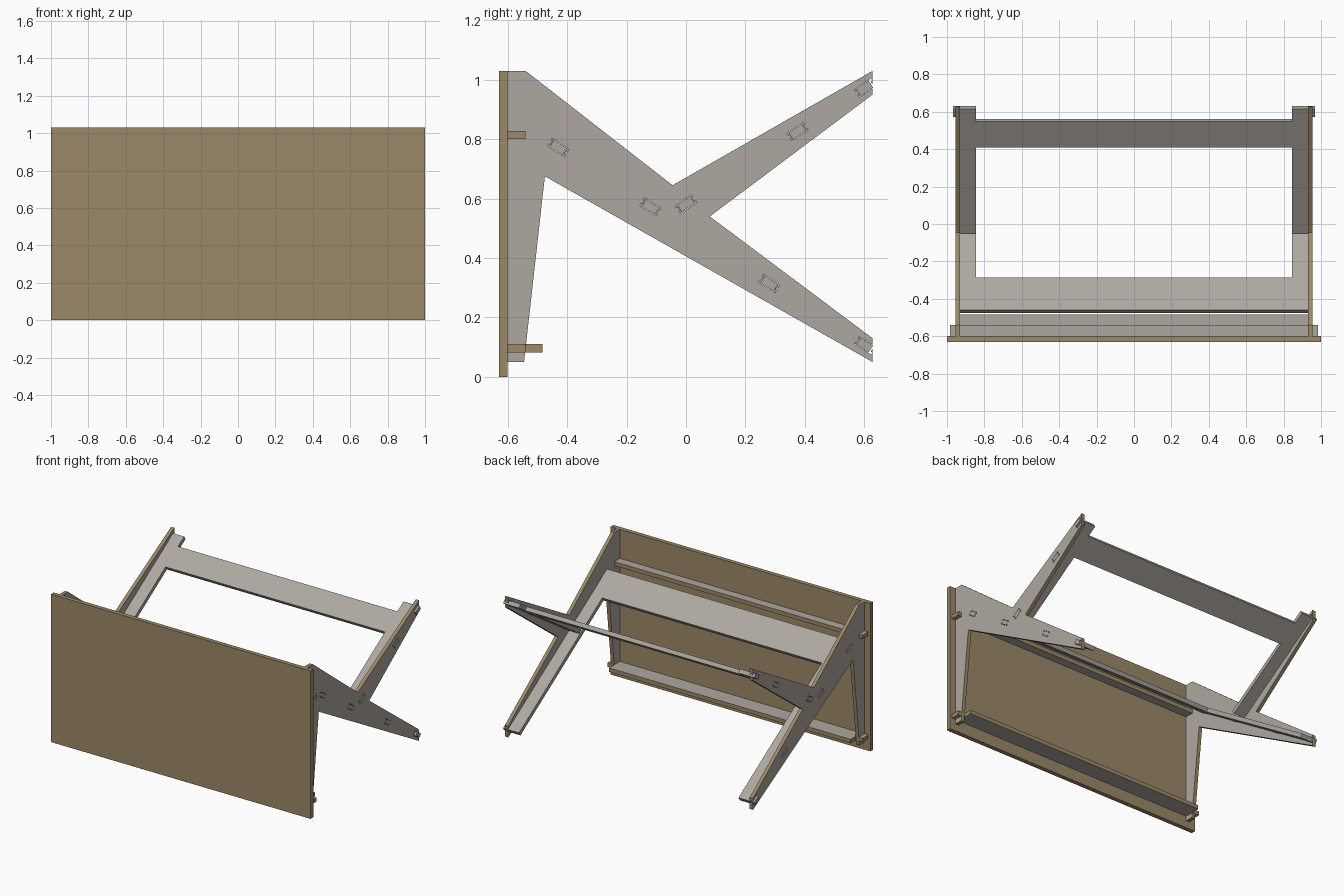
import bpy, bmesh, math

if "Cube" in bpy.data.objects:
    bpy.data.objects.remove(bpy.data.objects["Cube"])

def material(name, c):
    m = bpy.data.materials.new(name)
    m.diffuse_color = (*c, 1)
    m.use_nodes = True
    m.node_tree.nodes["Principled BSDF"].inputs["Base Color"].default_value = m.diffuse_color
    return m

FACE = material("board_face", (0.42, 0.39, 0.35))
EDGE = material("board_edge", (0.33, 0.25, 0.14))

def prism(name, outlines, to3d, lo, hi, cap=FACE, side=FACE):
    """Extrude flat outlines between lo and hi; to3d(u, v, w) places a point."""
    bm = bmesh.new()
    for pts in outlines:
        a = [bm.verts.new(to3d(u, v, lo)) for u, v in pts]
        b = [bm.verts.new(to3d(u, v, hi)) for u, v in pts]
        bm.faces.new(a)
        bm.faces.new(b)
        n = len(pts)
        for i in range(n):
            j = (i + 1) % n
            bm.faces.new((a[i], a[j], b[j], b[i])).material_index = 1
    bmesh.ops.recalc_face_normals(bm, faces=bm.faces[:])
    me = bpy.data.meshes.new(name)
    bm.to_mesh(me)
    bm.free()
    me.materials.append(cap)
    me.materials.append(side)
    ob = bpy.data.objects.new(name, me)
    bpy.context.collection.objects.link(ob)
    return ob

def mirrored(half):
    return half + [(-x, y) for x, y in reversed(half)]

T = 0.014            # half thickness of the sloping boards
X0, X1 = 0.93, 0.955  # inner and outer face of the side panels
TAB = 0.022          # half tab length, measured along y

def slope_map(y0, z0, deg):
    """Board plane: u = x, v = y on the centre line, w = offset along normal."""
    t = math.radians(deg)
    return lambda u, v, w: (u, v - w * math.sin(t),
                            z0 + (v - y0) * math.tan(t) + w * math.cos(t))

def tabbed_edge(start, tabs, end):
    """Outer edge of a sloping board with tabs; the last tab is longer."""
    pts = [(X0, start)]
    for y in tabs:
        pts += [(X0, y - TAB), (X1, y - TAB), (X1, y + TAB), (X0, y + TAB)]
    return pts + [(X0, end - 0.042), (0.968, end - 0.042), (0.968, end)]

# Sloping boards
low_map = slope_map(-0.12, 0.572, -32.8)
up_map = slope_map(0.375, 0.825, 33.0)
low_tabs, up_tabs = [-0.43, -0.12, 0.28], [0.0, 0.375]
prism("lower_sloping_board",
      [mirrored(tabbed_edge(-0.467, low_tabs, 0.622) + [(0.845, 0.622), (0.845, -0.293)])],
      low_map, -T, T)
arm = tabbed_edge(-0.042, up_tabs, 0.622) + [(0.845, 0.622), (0.845, 0.555)]
prism("upper_sloping_board",
      [mirrored([(0.845, 0.417), (0.845, -0.042)] + arm)[:len(arm) + 2]
       + [(-x, y) for x, y in reversed([(0.845, 0.417), (0.845, -0.042)] + arm)]],
      up_map, -T, T)

# Side panels with mortises for the tabs
profile = [(-0.60, 1.03), (-0.54, 1.03), (-0.045, 0.645), (0.628, 1.03), (0.628, 0.95),
           (0.08, 0.54), (0.628, 0.13), (0.628, 0.05), (-0.475, 0.675), (-0.545, 0.05),
           (-0.60, 0.05)]

def mortise(place, y):
    """Slot outline with relieved corners, in the y-z plane."""
    a, b, h, k = TAB + 0.0005, TAB + 0.006, T + 0.0015, 0.007
    q = [(-b, -h), (b, -h), (b, -k), (a, -k), (a, k), (b, k),
         (b, h), (-b, h), (-b, k), (-a, k), (-a, -k), (-b, -k)]
    return [place(0, y + v, w)[1:] for v, w in q]

def yz(u, v, w):
    return (w, u, v)

slots = [mortise(low_map, y) for y in low_tabs + [0.603]]
slots += [mortise(up_map, y) for y in up_tabs + [0.603]]
cutter = prism("slot_cutter", slots, yz, -1.1, 1.1)
cutter.hide_render = True
for name, s in (("right_side_panel", 1), ("left_side_panel", -1)):
    panel = prism(name, [profile], yz, s * X0, s * X1, FACE, EDGE)
    mod = panel.modifiers.new("slots", 'BOOLEAN')
    mod.object = cutter
    mod.operation = 'DIFFERENCE'
    mod.solver = 'EXACT'
    bpy.context.view_layer.objects.active = panel
    bpy.ops.object.modifier_apply(modifier="slots")
bpy.data.objects.remove(cutter)

# Front panel
def flat(u, v, w):
    return (u, v, w)

prism("front_panel", [mirrored([(1, -0.63), (1, -0.60)])], flat, 0, 1.03, EDGE, EDGE)

# Rails behind the front panel
prism("upper_rail", [mirrored([(0.983, -0.60), (0.983, -0.54)])], flat, 0.80, 0.828, FACE, EDGE)
prism("lower_rail", [mirrored([(0.983, -0.60), (0.983, -0.54), (X0, -0.54), (X0, -0.483)])],
      flat, 0.082, 0.11, FACE, EDGE)
